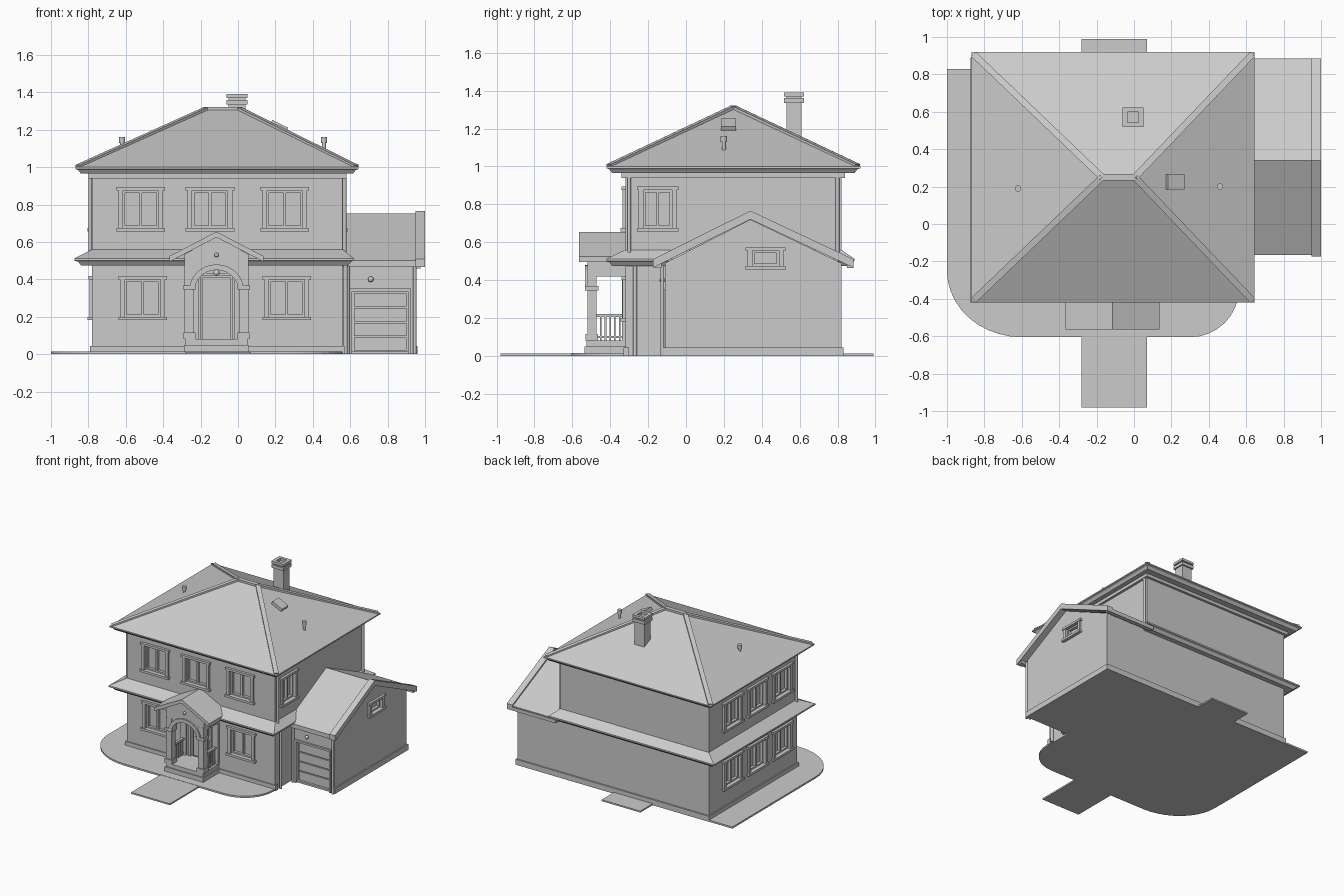
import bpy, bmesh, math
from mathutils import Matrix, Vector

I = Matrix.Identity(4)


def finish(name, bm):
    bmesh.ops.recalc_face_normals(bm, faces=bm.faces[:])
    me = bpy.data.meshes.new(name)
    bm.to_mesh(me)
    bm.free()
    ob = bpy.data.objects.new(name, me)
    bpy.context.scene.collection.objects.link(ob)
    return ob


def add_box(bm, b, m=I):
    x0, x1, y0, y1, z0, z1 = b
    s = Matrix.Diagonal((x1 - x0, y1 - y0, z1 - z0, 1))
    c = Matrix.Translation(((x0 + x1) / 2, (y0 + y1) / 2, (z0 + z1) / 2))
    bmesh.ops.create_cube(bm, size=1, matrix=m @ c @ s)


def boxes(name, items, m=I):
    bm = bmesh.new()
    for b in items:
        add_box(bm, b, m)
    return finish(name, bm)


def prism(name, pts, axis, a, b):
    """Extrude a 2D profile along an axis from a to b."""
    put = {'x': lambda u, v, t: (t, u, v), 'y': lambda u, v, t: (u, t, v), 'z': lambda u, v, t: (u, v, t)}[axis]
    bm = bmesh.new()
    lo = [bm.verts.new(put(u, v, a)) for u, v in pts]
    hi = [bm.verts.new(put(u, v, b)) for u, v in pts]
    bm.faces.new(lo)
    bm.faces.new(hi)
    n = len(pts)
    for i in range(n):
        bm.faces.new((lo[i], lo[(i + 1) % n], hi[(i + 1) % n], hi[i]))
    return finish(name, bm)


def frustum(name, *levels):
    """Stack of rectangles (x0, x1, y0, y1, z) joined by sloping sides."""
    bm = bmesh.new()
    rings = [[bm.verts.new(p) for p in ((x0, y0, z), (x1, y0, z), (x1, y1, z), (x0, y1, z))]
             for x0, x1, y0, y1, z in levels]
    bm.faces.new(rings[0])
    bm.faces.new(rings[-1])
    for r, s in zip(rings, rings[1:]):
        for i in range(4):
            j = (i + 1) % 4
            bm.faces.new((r[i], r[j], s[j], s[i]))
    return finish(name, bm)


def beams(name, segs, w, h):
    """Square bars between point pairs."""
    bm = bmesh.new()
    for p, q in segs:
        p, q = Vector(p), Vector(q)
        d = q - p
        m = Matrix.Translation((p + q) / 2) @ d.to_track_quat('X', 'Z').to_matrix().to_4x4()
        add_box(bm, (-d.length / 2, d.length / 2, -w / 2, w / 2, -h / 2, h / 2), m)
    return finish(name, bm)


def pipe(name, x, y, z0, z1, r, cap=0):
    bm = bmesh.new()
    bmesh.ops.create_cone(bm, cap_ends=True, segments=12, radius1=r, radius2=r, depth=z1 - z0,
                          matrix=Matrix.Translation((x, y, (z0 + z1) / 2)))
    if cap:
        bmesh.ops.create_cone(bm, cap_ends=True, segments=12, radius1=cap, radius2=cap, depth=0.03,
                              matrix=Matrix.Translation((x, y, z1)))
    return finish(name, bm)


def lamp(name, x, y, z, r):
    bm = bmesh.new()
    bmesh.ops.create_uvsphere(bm, u_segments=12, v_segments=8, radius=r, matrix=Matrix.Translation((x, y, z)))
    for f in bm.faces:
        f.smooth = True
    return finish(name, bm)


def arc(cx, cy, rx, ry, a0, a1, n):
    return [(cx + rx * math.cos(math.radians(a0 + (a1 - a0) * i / n)),
             cy + ry * math.sin(math.radians(a0 + (a1 - a0) * i / n))) for i in range(n + 1)]


# paving: rounded terrace, front walk, back step
prism("terrace", [(-1, 0.83)] + arc(-0.6, -0.25, 0.4, 0.355, 180, 270, 10)
      + arc(0.3, -0.35, 0.26, 0.255, 270, 360, 8) + [(0.56, 0.83)], 'z', 0, 0.014)
boxes("front_walk", [(-0.28, 0.07, -0.98, -0.6, 0, 0.012)])
boxes("back_step", [(-0.28, 0.07, 0.8, 0.99, 0, 0.012)])

# walls and plinths
walls = boxes("main_walls", [(-0.78, 0.56, -0.32, 0.82, 0, 0.985)])
garage = prism("garage_walls", [(-0.11, 0), (0.82, 0), (0.82, 0.49), (0.34, 0.72), (-0.11, 0.49)], 'x', 0.5, 0.95)
boxes("plinth", [(-0.79, 0.57, -0.33, -0.3, 0, 0.045), (-0.79, 0.96, 0.8, 0.832, 0, 0.045),
                 (-0.79, -0.77, -0.33, 0.832, 0, 0.045), (0.94, 0.96, -0.12, 0.832, 0, 0.045)])
boxes("frieze", [(-0.8, 0.58, -0.34, 0.84, 0.94, 0.985)])

# windows with recessed panes
cut = bmesh.new()


def window(name, x, y, z, turn, w=0.19, h=0.2, mullions=1):
    m = Matrix.Translation((x, y, z)) @ Matrix.Rotation(math.radians(turn), 4, 'Z')
    a, b, t = w / 2, h / 2, 0.025
    add_box(cut, (-a, a, -0.03, 0.03, -b, b), m)
    parts = [(-a - t, -a, -0.015, 0.01, -b, b), (a, a + t, -0.015, 0.01, -b, b),
             (-a - t - 0.01, a + t + 0.01, -0.02, 0.01, b, b + 0.018),
             (-a - t - 0.01, a + t + 0.01, -0.025, 0.01, -b - 0.018, -b)]
    for i in range(mullions):
        c = -a + w * (i + 1) / (mullions + 1)
        parts.append((c - 0.007, c + 0.007, 0.008, 0.031, -b, b))
    for s in (-1, 1):
        parts.append((s * (a - 0.006) - 0.006, s * (a - 0.006) + 0.006, 0.008, 0.031, -b, b))
        parts.append((-a, a, 0.008, 0.031, s * (b - 0.006) - 0.006, s * (b - 0.006) + 0.006))
    boxes(name, parts, m)


for x in (-0.52, -0.15, 0.25):
    window("front_upper_window", x, -0.32, 0.775, 0)
for x in (-0.51, 0.26):
    window("front_lower_window", x, -0.32, 0.3, 0)
for y in (-0.12, 0.2, 0.52):
    for z in (0.775, 0.3):
        window("left_window", -0.78, y, z, -90)
window("right_upper_window", 0.56, -0.15, 0.775, 90, 0.15, 0.2)
window("garage_gable_window", 0.95, 0.42, 0.515, 90, 0.14, 0.08, 0)

# door openings
add_box(cut, (-0.2, -0.03, -0.36, -0.29, 0.07, 0.42))
add_box(cut, (0.61, 0.91, -0.15, -0.09, 0.015, 0.335))
cutter = finish("opening_cutter", cut)
cutter.hide_render = True
cutter.hide_viewport = True
for ob in (walls, garage):
    mod = ob.modifiers.new("openings", 'BOOLEAN')
    mod.operation, mod.object, mod.solver = 'DIFFERENCE', cutter, 'EXACT'
boxes("front_door", [(-0.19, -0.04, -0.302, -0.288, 0.08, 0.41), (-0.175, -0.125, -0.308, -0.3, 0.12, 0.24),
                     (-0.105, -0.055, -0.308, -0.3, 0.12, 0.24), (-0.175, -0.055, -0.308, -0.3, 0.27, 0.39),
                     (-0.215, -0.2, -0.33, -0.31, 0.08, 0.435), (-0.03, -0.015, -0.33, -0.31, 0.08, 0.435),
                     (-0.2, -0.03, -0.33, -0.31, 0.42, 0.435)])
boxes("garage_door", [(0.595, 0.61, -0.125, -0.1, 0, 0.35), (0.91, 0.925, -0.125, -0.1, 0, 0.35),
                      (0.61, 0.91, -0.125, -0.1, 0.335, 0.35)]
      + [(0.62, 0.9, -0.1, -0.088, 0.02 + i * 0.078, 0.09 + i * 0.078) for i in range(4)])

# main hip roof with eave and hip caps
X0, X1, Y0, Y1 = -0.87, 0.645, -0.42, 0.92
frustum("main_roof", (X0 + .03, X1 - .03, Y0 + .03, Y1 - .03, 0.965), (X0 + .015, X1 - .015, Y0 + .015, Y1 - .015, 0.985),
        (X0, X1, Y0, Y1, 0.99), (X0, X1, Y0, Y1, 1.0), (-0.17, 0.005, 0.248, 0.252, 1.312))
ends = ((-0.17, 0.25, 1.312), (0.005, 0.25, 1.312))
beams("hip_caps", [((x, y, 1.003), e) for x, e in ((X0 + .014, ends[0]), (X1 - .014, ends[1]))
                   for y in (Y0 + .014, Y1 - .014)] + [ends], 0.035, 0.018)

# skirt roof between storeys
frustum("skirt_roof", (-0.84, 0.59, -0.39, 0.86, 0.475), (-0.855, 0.605, -0.405, 0.875, 0.495),
        (-0.875, 0.62, -0.42, 0.89, 0.5), (-0.875, 0.62, -0.42, 0.89, 0.512), (-0.78, 0.56, -0.32, 0.82, 0.56))


# gabled roofs
def chevron(l, m, r, ze, za, t):
    return [(l, ze), (m, za), (r, ze), (r, ze - t), (m, za - t), (l, ze - t)]


prism("garage_roof", chevron(-0.165, 0.34, 0.88, 0.5, 0.752, 0.03), 'x', 0.55, 0.98)
prism("garage_bargeboard", chevron(-0.175, 0.34, 0.885, 0.51, 0.766, 0.045), 'x', 0.95, 1.0)
boxes("garage_gutters", [(0.6, 0.99, -0.165, -0.13, 0.465, 0.492), (0.56, 0.99, 0.85, 0.885, 0.465, 0.492)])
prism("porch_roof", chevron(-0.365, -0.115, 0.135, 0.525, 0.655, 0.03), 'y', -0.565, -0.31)

# porch: platform, arched front, columns, beams, railings
PX = -0.115
boxes("porch_platform", [(-0.29, 0.06, -0.535, -0.31, 0, 0.05), (-0.28, 0.05, -0.525, -0.31, 0.05, 0.08)])
prism("porch_front", [(PX - 0.17, 0.36), (PX - 0.17, 0.535), (PX, 0.628), (PX + 0.17, 0.535), (PX + 0.17, 0.36)]
      + arc(PX, 0.345, 0.115, 0.105, 8, 172, 14), 'y', -0.52, -0.475)
prism("arch_trim", arc(PX, 0.345, 0.145, 0.135, 5, 175, 14) + arc(PX, 0.345, 0.115, 0.105, 175, 5, 14),
      'y', -0.532, -0.515)
posts, rails = [], []
for s in (-1, 1):
    c = PX + s * 0.145
    for y in (-0.497, -0.325):
        k = 0.012 if y > -0.4 else 0.024
        posts += [(c - .025, c + .025, y - k, y + k, 0.08, 0.45)]
    posts += [(c - .032, c + .032, -0.53, -0.465, 0.08, 0.115), (c - .034, c + .034, -0.532, -0.463, 0.345, 0.368),
              (c - .025, c + .025, -0.5, -0.31, 0.42, 0.52)]
    rails += [(c - .01, c + .01, -0.48, -0.32, 0.205, 0.22), (c - .008, c + .008, -0.48, -0.32, 0.095, 0.105)]
    rails += [(c - .005, c + .005, y - .004, y + .004, 0.08, 0.21) for y in (-0.45, -0.425, -0.4, -0.375, -0.35)]
boxes("porch_posts", posts)
boxes("porch_railings", rails)
boxes("porch_ceiling", [(PX - 0.15, PX + 0.15, -0.48, -0.31, 0.5, 0.515)])

# chimney, skylight, vents
boxes("chimney", [(-0.05, 0.04, 0.53, 0.61, 1.1, 1.34), (-0.062, 0.05, 0.518, 0.622, 1.335, 1.36),
                  (-0.05, 0.04, 0.53, 0.61, 1.36, 1.37), (-0.062, -0.035, 0.518, 0.622, 1.37, 1.39),
                  (0.023, 0.05, 0.518, 0.622, 1.37, 1.39), (-0.035, 0.023, 0.518, 0.542, 1.37, 1.39),
                  (-0.035, 0.023, 0.598, 0.622, 1.37, 1.39)])
tilt = Matrix.Translation((0.218, 0.225, 1.215)) @ Matrix.Rotation(math.atan(0.312 / 0.64), 4, 'Y')
boxes("skylight", [(-0.048, 0.048, -0.04, 0.04, -0.03, 0.018)], tilt)
pipe("left_vent", -0.62, 0.19, 1.05, 1.145, 0.01, 0.017)
pipe("right_vent", 0.46, 0.2, 1.05, 1.145, 0.01, 0.017)

# drain pipes and lamps
for x, y, z0, z1 in ((0.575, -0.27, 0, 0.48), (0.585, -0.125, 0, 0.48), (0.945, -0.125, 0, 0.48),
                     (0.57, -0.3, 0.54, 0.95), (-0.79, -0.3, 0.54, 0.95), (0.57, 0.8, 0.5, 0.95)):
    pipe("drain_pipe", x, y, z0, z1, 0.01)
lamp("garage_lamp", 0.71, -0.125, 0.4, 0.015)
lamp("gable_lamp", PX, -0.528, 0.53, 0.012)
lamp("porch_lamp", PX, -0.41, 0.435, 0.016)
boxes("porch_lamp_stem", [(PX - .003, PX + .003, -0.413, -0.407, 0.44, 0.505)])
